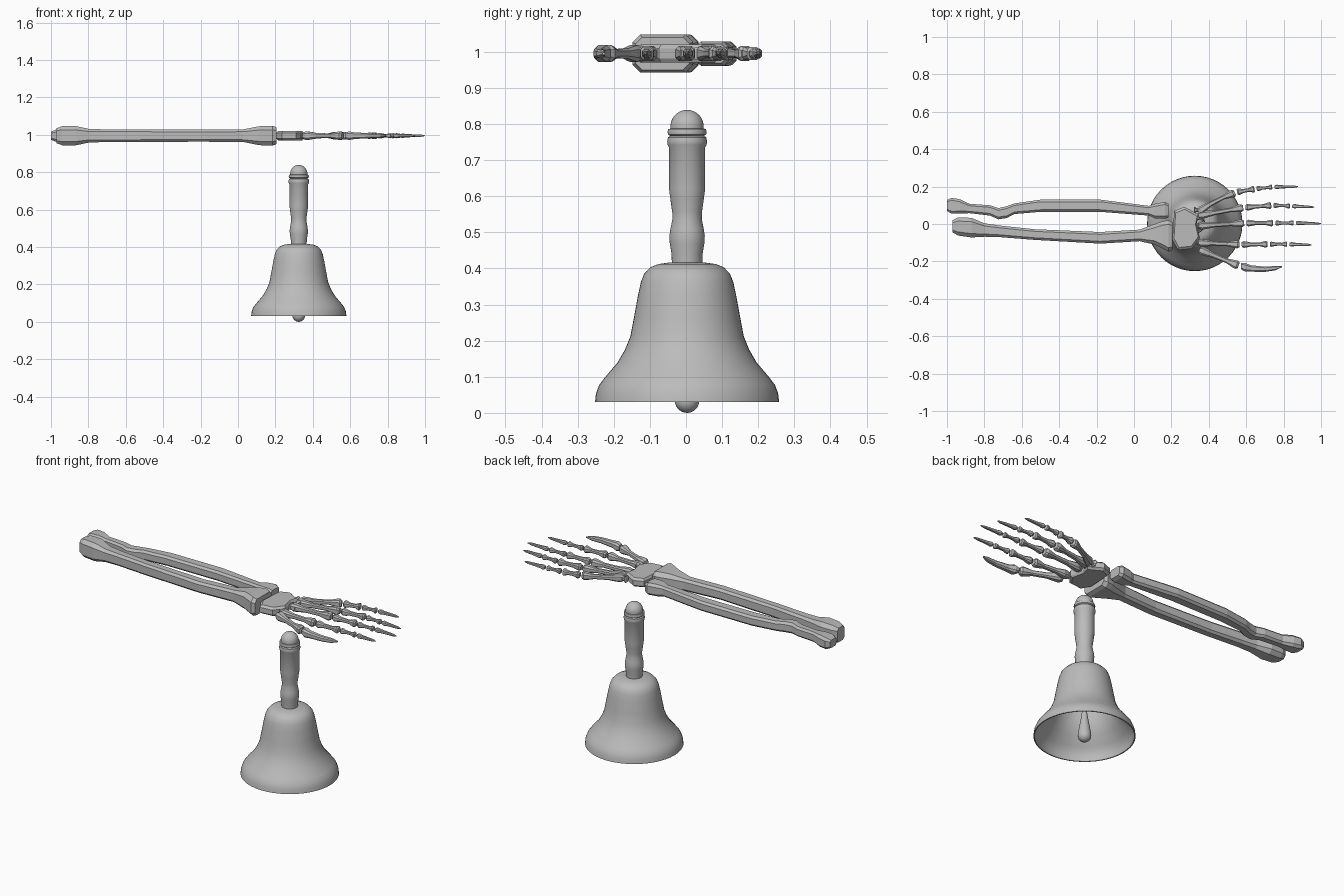
import bpy, bmesh, math
from mathutils import Vector

if "Cube" in bpy.data.objects:
    bpy.data.objects.remove(bpy.data.objects["Cube"])

grey = bpy.data.materials.new("plain grey")
grey.diffuse_color = (0.5, 0.5, 0.5, 1)
grey.use_nodes = True
grey.node_tree.nodes["Principled BSDF"].inputs["Base Color"].default_value = grey.diffuse_color
BELL_X, BELL_Y, BONE_Z = 0.325, 0.003, 0.995


def finish(name, bm, smooth=None):
    bmesh.ops.recalc_face_normals(bm, faces=bm.faces[:])
    mesh = bpy.data.meshes.new(name)
    bm.to_mesh(mesh)
    bm.free()
    mesh.materials.append(grey)
    ob = bpy.data.objects.new(name, mesh)
    bpy.context.collection.objects.link(ob)
    if smooth:
        bpy.ops.object.select_all(action='DESELECT')
        ob.select_set(True)
        bpy.context.view_layer.objects.active = ob
        bpy.ops.object.shade_smooth_by_angle(angle=math.radians(smooth))
    return ob


def loft(name, rings):
    """Skin a row of equal closed rings and cap both ends."""
    bm = bmesh.new()
    rows = [[bm.verts.new(p) for p in ring] for ring in rings]
    n = len(rows[0])
    for a, b in zip(rows, rows[1:]):
        for i in range(n):
            bm.faces.new((a[i], a[(i + 1) % n], b[(i + 1) % n], b[i]))
    bm.faces.new(rows[0][::-1])
    bm.faces.new(rows[-1])
    return finish(name, bm)


def section(w, h, cut):
    """Chamfered rectangle, as (side, up) offsets."""
    c = min(w, h) * cut
    return [(w, h - c), (w - c, h), (c - w, h), (-w, h - c),
            (-w, c - h), (c - w, -h), (w - c, -h), (w, c - h)]


def long_bone(name, stations):
    """Arm bone along x: stations are (x, low y, high y, half height)."""
    rings = []
    for x, lo, hi, h in stations:
        mid, w = (lo + hi) / 2, (hi - lo) / 2
        rings.append([(x, mid + s, BONE_Z + u) for s, u in section(w, h, 0.4)])
    loft(name, rings)


def small_bone(name, start, end, r, tip=False, bend=0.0):
    """Knuckled hand bone between two points in plan."""
    a, b = Vector((*start, BONE_Z)), Vector((*end, BONE_Z))
    d = b - a
    side = Vector((-d.y, d.x, 0)).normalized()
    shape = [(0, .7), (.08, 1), (.2, .85), (.35, .6), (.7, .55), (.87, .9), (.95, 1), (1, .7)]
    if tip:
        shape = [(0, .7), (.1, 1), (.25, .75), (.6, .6), (.85, .5), (1, .15)]
    rings = []
    for t, k in shape:
        c = a + d * t + side * bend * 4 * t * (1 - t)
        rings.append([c + side * s + Vector((0, 0, u)) for s, u in section(r * k, r * k, 0.45)])
    loft(name, rings)


def lathe(name, profile, segments=48, smooth=35):
    """Turn an (r, z) profile around the bell axis."""
    bm = bmesh.new()
    vs = [bm.verts.new((BELL_X + r, BELL_Y, z)) for r, z in profile]
    es = [bm.edges.new(p) for p in zip(vs, vs[1:])]
    bmesh.ops.spin(bm, geom=vs + es, cent=(BELL_X, BELL_Y, 0), axis=(0, 0, 1),
                   angle=2 * math.pi, steps=segments, use_duplicate=False)
    bmesh.ops.remove_doubles(bm, verts=bm.verts[:], dist=1e-5)
    return finish(name, bm, smooth)


# Bell body: outer wall, then thin inner wall
outer = [(0.255, 0.03), (0.252, 0.055), (0.243, 0.078), (0.228, 0.098), (0.193, 0.139),
         (0.172, 0.175), (0.157, 0.212), (0.147, 0.265), (0.136, 0.325), (0.128, 0.362),
         (0.119, 0.385), (0.102, 0.403), (0.08, 0.412), (0.045, 0.417), (0, 0.417)]
inner = [(max(r - 0.006, 0), z - (0.006 if z > 0.38 else 0)) for r, z in outer]
lathe("bell_body", outer[::-1] + inner)

# Turned handle with two rings and a domed knob
dome = [(0.046 * math.cos(i * math.pi / 16), 0.793 + 0.046 * math.sin(i * math.pi / 16))
        for i in range(8)] + [(0, 0.839)]
lathe("bell_handle", [(0, 0.41), (0.042, 0.41), (0.043, 0.44), (0.048, 0.47), (0.049, 0.49),
                      (0.046, 0.51), (0.041, 0.535), (0.041, 0.555), (0.046, 0.59),
                      (0.05, 0.62), (0.05, 0.735), (0.054, 0.742), (0.055, 0.752),
                      (0.053, 0.763), (0.047, 0.767), (0.053, 0.771), (0.054, 0.779),
                      (0.052, 0.786), (0.046, 0.787)] + dome)

# Clapper
ball = [(0.034 * math.sin(i * math.pi / 14), 0.034 - 0.034 * math.cos(i * math.pi / 14))
        for i in range(8)]
lathe("bell_clapper", ball + [(0.031, 0.06), (0.022, 0.11), (0.014, 0.16), (0.01, 0.22),
                              (0.008, 0.41), (0, 0.41)], 24)

# Forearm bones
long_bone("thick_forearm_bone", [
    (-.97, -.045, .02, .04), (-.94, -.062, .035, .051), (-.87, -.072, .033, .052),
    (-.8, -.068, .004, .037), (-.72, -.07, -.008, .034), (-.53, -.085, -.028, .033),
    (-.18, -.105, -.043, .032), (.03, -.092, -.03, .034), (.11, -.11, 0, .05),
    (.15, -.13, .014, .053), (.185, -.148, .02, .053), (.205, -.14, .01, .045)])
long_bone("thin_forearm_bone", [
    (-1, .07, .128, .022), (-.975, .055, .14, .032), (-.93, .055, .132, .034),
    (-.88, .058, .108, .028), (-.77, .045, .1, .028), (-.725, .025, .085, .03),
    (-.68, .032, .095, .03), (-.64, .053, .11, .028), (-.5, .065, .13, .028),
    (-.18, .065, .13, .028), (.08, .045, .097, .028), (.11, .03, .108, .034),
    (.165, .028, .118, .034), (.185, .035, .108, .026)])

# Wrist block: bevelled plan outline
outline = [(.215, .07), (.27, .092), (.345, .05), (.335, 0), (.352, -.075),
           (.31, -.132), (.235, -.14), (.205, -.085)]
loft("wrist_block", [[(.28 + (x - .28) * k, -.02 + (y + .02) * k, BONE_Z + z) for x, y in outline]
                     for k, z in ((.88, -.025), (1, -.014), (1, .014), (.88, .025))])

# Small wrist bones
for i, (x, y) in enumerate([(.345, .075), (.36, .035), (.365, -.01), (.36, -.095)]):
    small_bone(f"wrist_pebble_{i + 1}", (x - .025, y), (x + .015, y), .018)

# Fingers: joints in plan, gap between bones
fingers = {
    "index": [(.345, -.1), (.57, -.11), (.72, -.108), (.825, -.108), (.95, -.112)],
    "middle": [(.345, -.01), (.595, .005), (.75, .005), (.86, .006), (1, .002)],
    "ring": [(.345, .045), (.59, .088), (.74, .1), (.84, .096), (.965, .09)],
    "little": [(.345, .065), (.545, .17), (.65, .188), (.745, .198), (.878, .2)],
    "thumb": [(.35, -.137), (.565, -.225), (.79, -.228)]}
for finger, joints in fingers.items():
    for i, (p, q) in enumerate(zip(joints, joints[1:])):
        last = i == len(joints) - 2
        a, b = Vector(p), Vector(q)
        gap = (b - a).normalized() * 0.006
        r = .023 if finger == "thumb" else (.021, .018, .014, .012)[i]
        bend = -.016 if finger == "thumb" and last else 0.008 if finger == "little" and i == 0 else 0
        small_bone(f"{finger}_bone_{i + 1}", a + gap if i else a, b if last else b - gap,
                   r, last, bend)
